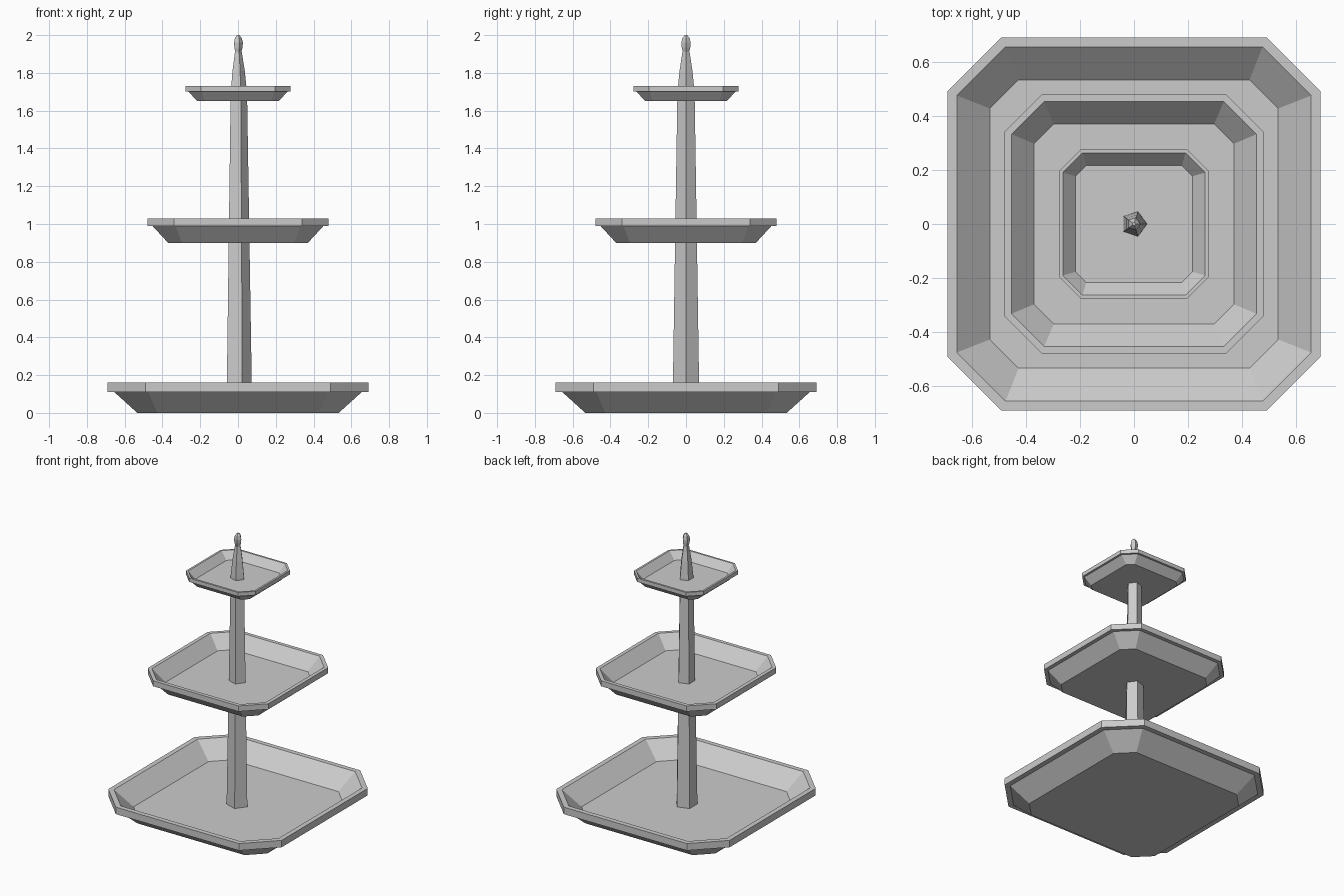
import bpy
import math

cube = bpy.data.objects.get("Cube")
if cube:
    bpy.data.objects.remove(cube, do_unlink=True)

grey = bpy.data.materials.new("plain grey")
grey.use_nodes = True
grey.diffuse_color = (0.6, 0.6, 0.6, 1)
grey.node_tree.nodes["Principled BSDF"].inputs["Base Color"].default_value = (0.6, 0.6, 0.6, 1)


def octagon(half, flat, z):
    """Square ring with cut corners."""
    return [(half, -flat, z), (half, flat, z), (flat, half, z), (-flat, half, z),
            (-half, flat, z), (-half, -flat, z), (-flat, -half, z), (flat, -half, z)]


def pentagon(radius, z):
    """Five-sided ring with one corner towards +x."""
    angles = [math.tau * i / 5 for i in range(5)]
    return [(radius * math.cos(a), radius * math.sin(a), z) for a in angles]


def loft(name, rings):
    """Join rings of equal size with flat quads and cap both ends."""
    n = len(rings[0])
    faces = [tuple(reversed(range(n)))]
    for r in range(len(rings) - 1):
        for i in range(n):
            j = (i + 1) % n
            faces.append((r * n + i, r * n + j, (r + 1) * n + j, (r + 1) * n + i))
    faces.append(tuple(range((len(rings) - 1) * n, len(rings) * n)))
    mesh = bpy.data.meshes.new(name)
    mesh.from_pydata([v for ring in rings for v in ring], [], faces)
    mesh.materials.append(grey)
    obj = bpy.data.objects.new(name, mesh)
    bpy.context.collection.objects.link(obj)
    return obj


def tray(name, z0, z1, thick, outer, lip, floor):
    """Sloped tray with a flat overhanging rim; the inside is the underside raised."""
    loft(name, [
        octagon(*floor, z0),
        octagon(*lip, z1 - thick),
        octagon(*outer, z1 - thick),
        octagon(*outer, z1),
        octagon(*lip, z1),
        octagon(*floor, z0 + thick),
    ])


# Three trays, each given as half width and half length of the straight side
tray("bottom_tray", 0, 0.16, 0.05, (0.69, 0.49), (0.655, 0.475), (0.533, 0.427))
tray("middle_tray", 0.90, 1.03, 0.04, (0.48, 0.34), (0.453, 0.332), (0.37, 0.297))
tray("top_tray", 1.65, 1.73, 0.028, (0.277, 0.195), (0.263, 0.19), (0.216, 0.177))

# Tapering centre post
post = [(0.075, 0.02), (0.06, 0.95), (0.048, 1.69), (0.036, 1.81), (0.02, 1.91)]
loft("centre_post", [pentagon(r, z) for r, z in post])

# Small finial on top of the post
finial = [(0.016, 1.905), (0.024, 1.935), (0.026, 1.96), (0.02, 1.985), (0.007, 2.0)]
loft("finial", [pentagon(r, z) for r, z in finial])
